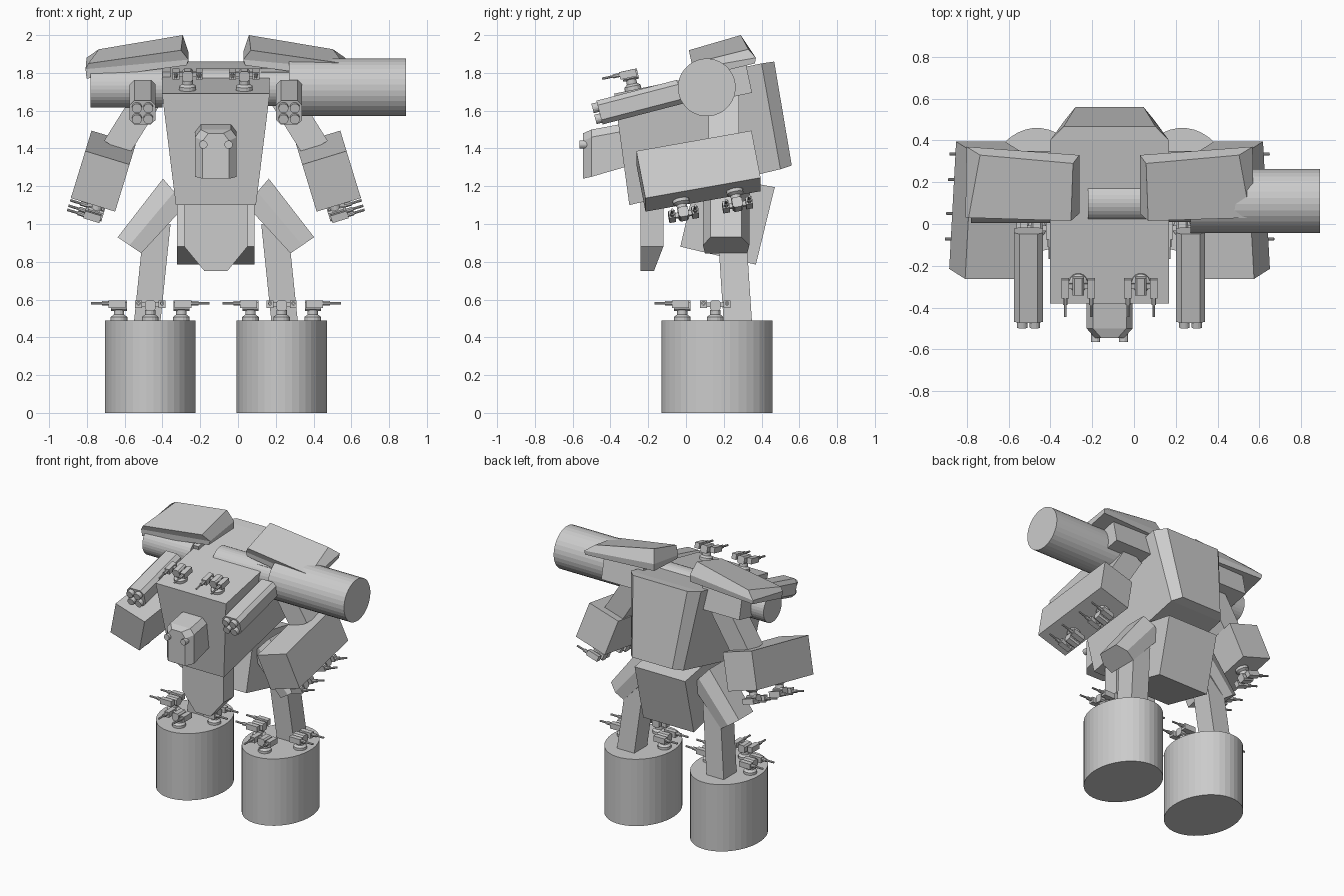
import bpy, bmesh, math
from mathutils import Matrix, Vector

if "Cube" in bpy.data.objects:
    bpy.data.objects.remove(bpy.data.objects["Cube"])

MID = -0.117                      # x of the body's symmetry plane
T = Matrix.Translation
C = T((MID, 0, 0))
SIDES = {"right": C, "left": C @ Matrix.Scale(-1, 4, (1, 0, 0))}

grey = bpy.data.materials.new("hull_grey")
grey.diffuse_color = (0.6, 0.6, 0.6, 1)
grey.use_nodes = True
grey.node_tree.nodes["Principled BSDF"].inputs["Base Color"].default_value = grey.diffuse_color


def rot(deg, axis):
    return Matrix.Rotation(math.radians(deg), 4, axis)


def loft(bm, loops, mat=Matrix()):
    """Bridge equal-length point loops and cap both ends."""
    rings = [[bm.verts.new(mat @ Vector(p)) for p in lp] for lp in loops]
    n = len(rings[0])
    for a, b in zip(rings, rings[1:]):
        for i in range(n):
            j = (i + 1) % n
            bm.faces.new((a[i], a[j], b[j], b[i]))
    bm.faces.new(rings[0])
    bm.faces.new(rings[-1])


def box(bm, size, mat=Matrix(), cut=0.0):
    """Box centred on the origin, with its long y edges cut if asked."""
    x, y, z = (s / 2 for s in size)
    if cut:
        sec = [(x - cut, -z), (x, cut - z), (x, z - cut), (x - cut, z),
               (cut - x, z), (-x, z - cut), (-x, cut - z), (cut - x, -z)]
    else:
        sec = [(x, -z), (x, z), (-x, z), (-x, -z)]
    loft(bm, [[(a, e, b) for a, b in sec] for e in (-y, y)], mat)


def tube(bm, stations, mat=Matrix(), n=32, ratio=1.0):
    """Stepped round part along z: stations are (z, radius)."""
    ring = [2 * math.pi * (i + 0.5) / n for i in range(n)]
    loft(bm, [[(r * math.cos(a), r * ratio * math.sin(a), z) for a in ring]
              for z, r in stations], mat)


def finish(name, bm):
    bmesh.ops.recalc_face_normals(bm, faces=bm.faces[:])
    me = bpy.data.meshes.new(name)
    bm.to_mesh(me)
    bm.free()
    me.materials.append(grey)
    bpy.context.collection.objects.link(bpy.data.objects.new(name, me))


def part(name, fn, *args, **kw):
    bm = bmesh.new()
    fn(bm, *args, **kw)
    finish(name, bm)


def turret(name, mat):
    """Twin gun on a round mount, aiming along local -y."""
    bm = bmesh.new()
    tube(bm, [(-0.01, 0.045), (0.018, 0.045), (0.03, 0.028), (0.055, 0.028)], mat, 16)
    box(bm, (0.055, 0.085, 0.055), mat @ T((0, 0, 0.078)), 0.01)
    box(bm, (0.12, 0.025, 0.025), mat @ T((0, 0, 0.082)))
    for s in (-1, 1):
        box(bm, (0.036, 0.09, 0.04), mat @ T((s * 0.062, -0.01, 0.085)))
        tube(bm, [(0.04, 0.012), (0.09, 0.012), (0.09, 0.007), (0.148, 0.007)],
             mat @ T((s * 0.062, 0, 0.09)) @ rot(90, 'X'), 8)
    finish(name, bm)


# Torso with tapered back panel: (half width, y, z) at top and bottom
def slab(top, bot):
    (a, ya, za), (b, yb, zb) = top, bot
    return [(-a, ya, za), (a, ya, za), (b, yb, zb), (-b, yb, zb)]


part("torso", loft, [slab((.285, -.38, 1.69), (.212, -.30, 1.10)),
                     slab((.285, .40, 1.85), (.212, .50, 1.29)),
                     slab((.22, .467, 1.86), (.163, .56, 1.31))], C)

# Head with cut top corners and two eye nubs
def head_section(hw, y, zb, zt):
    return [(-hw, y, zb), (hw, y, zb), (hw, y, zt - .04), (hw - .03, y, zt),
            (.03 - hw, y, zt), (-hw, y, zt - .04)]


part("head", loft, [head_section(.07, -.545, 1.24, 1.48),
                    head_section(.11, -.50, 1.25, 1.50),
                    head_section(.11, -.31, 1.305, 1.535)], C)

# Pelvis block and front flap
pelvis = [(-.03, .88), (.37, .785), (.47, 1.195), (.06, 1.27)]
part("pelvis", loft, [[(x, y, z) for y, z in pelvis] for x in (-.205, .205)], C)


def flap_section(hw, y, z):
    return [(-hw, -.24, z), (hw, -.24, z), (hw, y, z), (-hw, y, z)]


part("front_flap", loft, [flap_section(.167, -.12, 1.14), flap_section(.167, -.12, .88),
                          flap_section(.06, -.17, .75)], C)

# Main cannon across the shoulders, and the short counter cylinder
ACROSS = T((0, .11, 1.723)) @ rot(90, 'Y')
part("cannon", tube, [(-.22, .1), (.27, .1), (.27, .153), (.89, .153)], ACROSS)
part("counter_cylinder", tube, [(-.78, .106), (-.40, .106)], ACROSS)

for side, M in SIDES.items():
    # Foot, shin and thigh
    part(side + "_foot", tube, [(0, .24), (.49, .24)], M @ T((.348, .165, 0)), 40, .295 / .24)
    part(side + "_shin", loft,
         [[(x, y, z) for x, y in ((a, b), (a + .14, b), (a + .14, b + .15), (a, b + .15))]
          for a, b, z in ((.295, .20, .47), (.24, .165, 1.0))], M)

    def thigh_section(outer, inner):
        (xo, zo), (xi, zi) = outer, inner
        xm, zm = (xo + xi) / 2, (zo + zi) / 2
        return [(xo, .13, zo), (xm, .09, zm), (xi, .10, zi),
                (xi, .325, zi), (xm, .335, zm), (xo, .295, zo)]

    part(side + "_thigh", loft, [thigh_section((.28, 1.24), (.16, 1.10)),
                                 thigh_section((.52, .93), (.395, .845))], M)

    # Three turrets on each foot
    for i, (dx, y, turn) in enumerate(((0, -.02, 0), (.165, .155, 90), (-.165, .155, -90))):
        turret(f"{side}_foot_turret_{i}", M @ T((.348 + dx, y, .49)) @ rot(turn, 'Z'))

    # Shoulder block and pauldron plate
    part(side + "_shoulder", box, (.32, .27, .17), M @ T((.40, .2, 1.75)) @ rot(12, 'X'))
    part(side + "_pauldron", loft, [
        [(.155, .05, 1.84), (.685, .035, 1.77), (.68, .365, 1.85), (.145, .33, 1.86)],
        [(.145, .05, 1.87), (.69, .03, 1.82), (.685, .37, 1.88), (.145, .33, 1.91)],
        [(.185, .015, 1.92), (.675, .03, 1.85), (.62, .33, 1.925), (.175, .29, 2.0)]], M)

    # Upper arm and forearm
    lean = M @ T((.438, .20, 1.545)) @ rot(-32, 'Y')
    part(side + "_upper_arm", box, (.15, .16, .34), lean)
    F = M @ T((.596, .066, 1.28)) @ rot(-17, 'Y') @ rot(10.5, 'X')
    part(side + "_forearm", box, (.245, .62, .265), F)

    # Turrets hanging under the forearm, aiming outward
    hang = Matrix(((0, -1, 0, 0), (-1, 0, 0, 0), (0, 0, -1, 0), (0, 0, 0, 1)))
    for i, y in enumerate((-.12, .17)):
        turret(f"{side}_arm_turret_{i}", F @ T((-.025, y, -.132)) @ hang)

    # Four-tube launcher beside the chest
    L = M @ T((.388, -.245, 1.645)) @ rot(14.5, 'X')
    bm = bmesh.new()
    box(bm, (.138, .44, .13), L, .025)
    for u in (-1, 1):
        for v in (-1, 1):
            tube(bm, [(.2, .026), (.25, .026)],
                 L @ T((u * .03, 0, v * .03)) @ rot(90, 'X'), 16)
    finish(side + "_launcher", bm)

    # Turret on the chest top, and eye nub
    turret(side + "_chest_turret", M @ T((.15, -.28, 1.712)) @ rot(12, 'X'))
    part(side + "_eye", tube, [(.50, .022), (.565, .022)],
         M @ T((.067, 0, 1.42)) @ rot(90, 'X'), 12)
